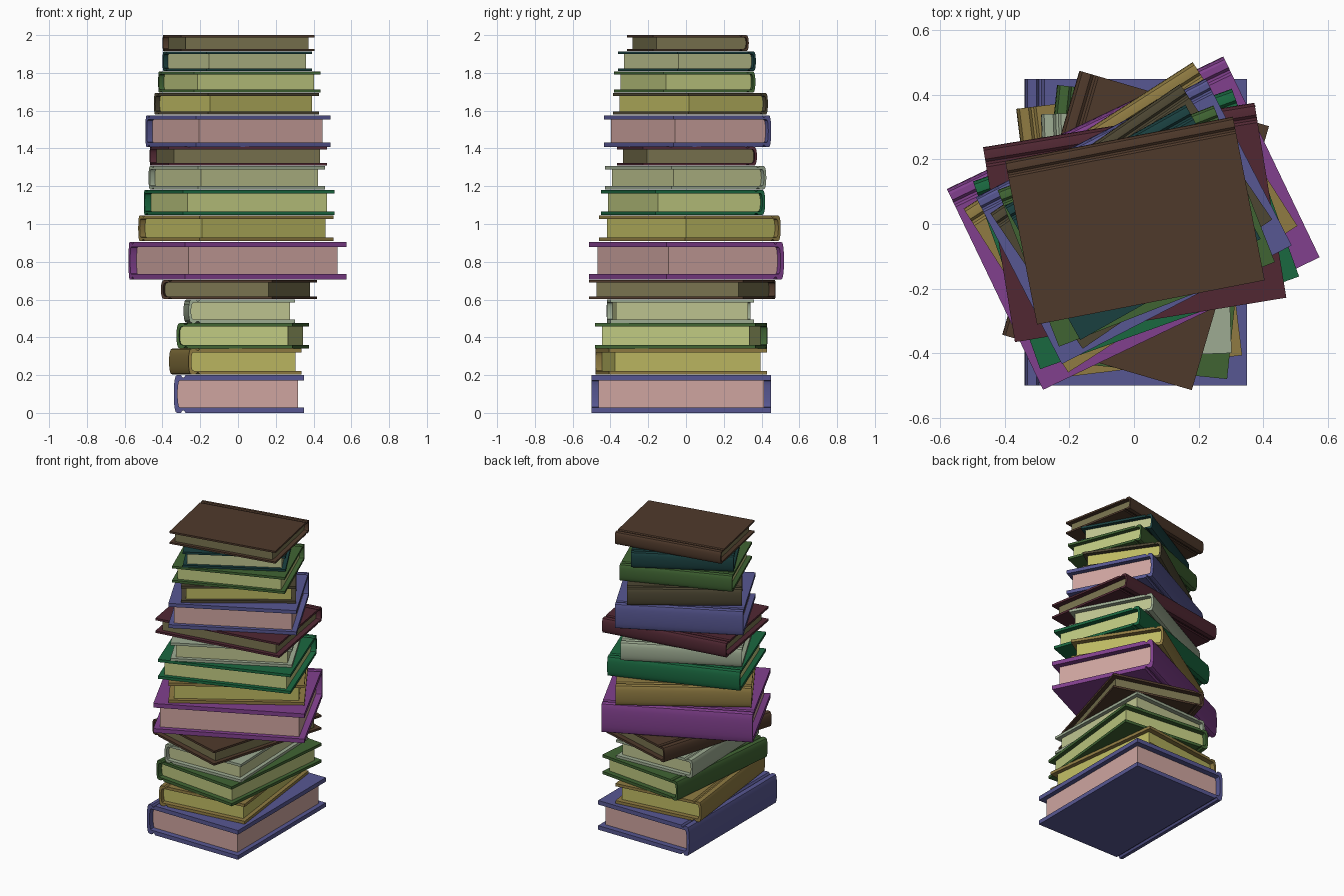
import bpy, bmesh
from math import radians, pi, sin, cos
from mathutils import Matrix, Vector

if "Cube" in bpy.data.objects:
    bpy.data.objects.remove(bpy.data.objects["Cube"])


def material(name, rgb):
    m = bpy.data.materials.new(name)
    m.diffuse_color = [(c / 255) ** 2.2 for c in rgb] + [1]
    m.use_nodes = True
    m.node_tree.nodes["Principled BSDF"].inputs["Base Color"].default_value = m.diffuse_color
    return m


def extrude_profile(name, pts, y0, y1, mat, matrix):
    """Extrude a closed x-z profile along y and place it."""
    bm = bmesh.new()
    face = bm.faces.new([bm.verts.new((x, y0, z)) for x, z in pts])
    ext = bmesh.ops.extrude_face_region(bm, geom=[face])["geom"]
    verts = [g for g in ext if isinstance(g, bmesh.types.BMVert)]
    bmesh.ops.translate(bm, verts=verts, vec=(0, y1 - y0, 0))
    bmesh.ops.recalc_face_normals(bm, faces=bm.faces)
    me = bpy.data.meshes.new(name)
    bm.to_mesh(me)
    bm.free()
    me.transform(matrix)
    me.materials.append(mat)
    ob = bpy.data.objects.new(name, me)
    bpy.context.collection.objects.link(ob)
    return ob


def arc(x_edge, bulge, z0, z1, n=10):
    """Rounded spine line from z1 down to z0, bulging toward -x."""
    return [(x_edge - bulge * sin(pi * i / n) ** 0.7 if 0 < i < n else x_edge,
             (z0 + z1) / 2 + (z1 - z0) / 2 * cos(pi * i / n)) for i in range(n + 1)]


def book(name, w, l, h, cover_rgb, page_rgb, matrix):
    t = 0.14 * h
    x0, x1 = -w / 2, w / 2
    bulge = 0.018
    g = t * 0.45
    # hinge grooves beside the spine, outer then inner contour
    groove = [(x0 + 0.062, 0), (x0 + 0.054, g), (x0 + 0.046, g), (x0 + 0.038, 0)]
    top = [(x1, h)] + [(x, h - d) for x, d in groove]
    bottom = [(x, d) for x, d in reversed(groove)] + [(x1, 0)]
    inner_x = x0 + bulge + 0.6 * t
    pts = top + arc(x0 + bulge, bulge, 0, h) + bottom
    pts += [(x1, t)] + list(reversed(arc(inner_x, bulge * 0.8, t, h - t))) + [(x1, h - t)]
    cover = extrude_profile(name + "_cover", pts, -l / 2, l / 2,
                            material(name + "_cover", cover_rgb), matrix)
    # page block, inset from the cover edges
    ins = 0.04 * l
    pages = arc(inner_x, bulge * 0.8, t, h - t) + [(x1 - 0.045 * w, t), (x1 - 0.045 * w, h - t)]
    extrude_profile(name + "_pages", pages, -l / 2 + ins, l / 2 - ins,
                    material(name + "_pages", page_rgb), matrix)
    return cover


# width, length, z bottom, z top, centre x, centre y, turn, page colour
books = [
    (0.69, 0.95, 0.000, 0.200, 0.005, -0.025, 0.0, (205, 163, 158)),
    (0.602, 0.843, 0.204, 0.340, -0.015, -0.025, 7.0, (188, 184, 98)),
    (0.618, 0.852, 0.342, 0.475, 0.025, -0.025, -5.9, (190, 200, 128)),
    (0.565, 0.76, 0.477, 0.601, 0.007, -0.030, 2.0, (188, 194, 142)),
    (0.612, 0.852, 0.603, 0.703, 0.005, -0.020, -16.3, (120, 114, 80)),
]
# three stacks of the same five books: x, y, z, scale, turn, cover colours
stacks = [
    ("lower", 0, 0, 0, 1, 0,
     [(88, 88, 145), (142, 122, 68), (66, 100, 54), (156, 170, 145), (80, 60, 47)]),
    ("middle", 0.018, 0.018, 0.706, 1, -64.4,
     [(128, 66, 140), (142, 122, 68), (32, 104, 66), (156, 170, 145), (82, 44, 54)]),
    ("upper", 0.016, 0.022, 1.407, 0.8435, -62.7,
     [(88, 88, 145), (78, 72, 54), (66, 100, 54), (32, 66, 66), (80, 60, 47)]),
]

covers = []
for sname, sx, sy, sz, scale, turn, colours in stacks:
    place = (Matrix.Translation((sx, sy, sz)) @ Matrix.Rotation(radians(turn), 4, 'Z')
             @ Matrix.Scale(scale, 4))
    for i, (w, l, z0, z1, cx, cy, rot, page) in enumerate(books):
        m = place @ Matrix.Translation((cx, cy, z0)) @ Matrix.Rotation(radians(rot), 4, 'Z')
        covers.append(book(f"{sname}_book_{i + 1}", w, l, z1 - z0, colours[i], page, m))

# smooth the rounded spines only
for ob in covers:
    ob.select_set(True)
bpy.context.view_layer.objects.active = covers[0]
bpy.ops.object.shade_smooth_by_angle(angle=radians(30))
